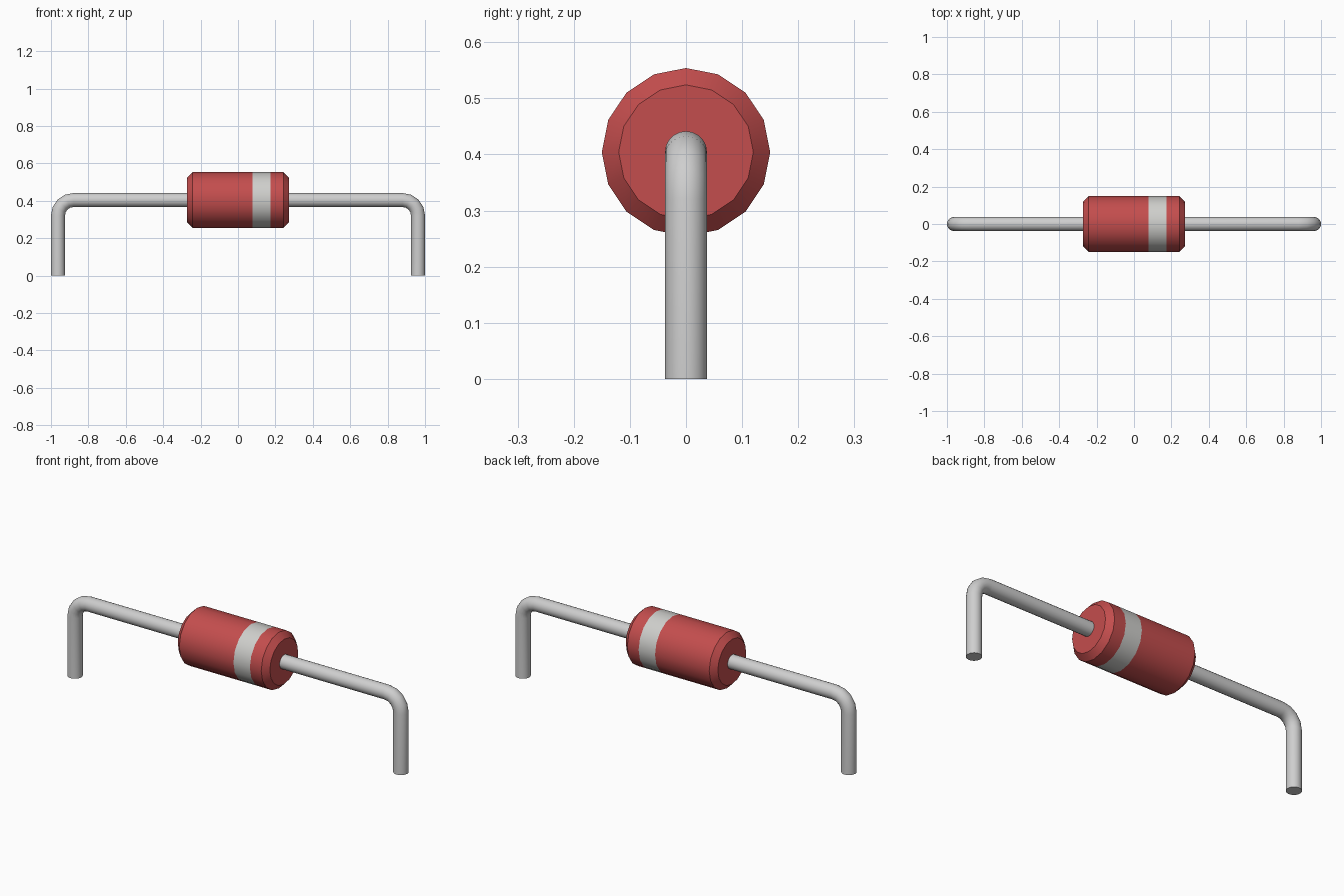
import bpy, bmesh, math
from mathutils import Vector

cube = bpy.data.objects.get("Cube")
if cube:
    bpy.data.objects.remove(cube, do_unlink=True)

AXIS_Z = 0.404


def material(name, rgb):
    m = bpy.data.materials.new(name)
    m.use_nodes = True
    color = (*rgb, 1.0)
    m.diffuse_color = color
    m.node_tree.nodes["Principled BSDF"].inputs["Base Color"].default_value = color
    return m


red = material("red_coating", (0.55, 0.075, 0.075))
white = material("pale_band", (0.62, 0.62, 0.60))
metal = material("tinned_metal", (0.62, 0.62, 0.62))


def skin(name, rings, mats, band=None):
    """Join successive rings of points into a capped tube."""
    bm = bmesh.new()
    loops = [[bm.verts.new(p) for p in ring] for ring in rings]
    n = len(loops[0])
    for k, (a, b) in enumerate(zip(loops, loops[1:])):
        for i in range(n):
            j = (i + 1) % n
            face = bm.faces.new((a[i], a[j], b[j], b[i]))
            face.material_index = 1 if k == band else 0
    bm.faces.new(loops[0])
    bm.faces.new(loops[-1])
    bmesh.ops.recalc_face_normals(bm, faces=bm.faces)
    mesh = bpy.data.meshes.new(name)
    bm.to_mesh(mesh)
    bm.free()
    for m in mats:
        mesh.materials.append(m)
    obj = bpy.data.objects.new(name, mesh)
    bpy.context.collection.objects.link(obj)
    bpy.ops.object.select_all(action="DESELECT")
    obj.select_set(True)
    bpy.context.view_layer.objects.active = obj
    bpy.ops.object.shade_smooth_by_angle(angle=math.radians(30))
    return obj


def ring(center, normal, radius, sides):
    """Circle of points around a direction lying in the XZ plane."""
    side = Vector((0, 1, 0))
    up = normal.cross(side)
    angles = [math.tau * i / sides for i in range(sides)]
    return [center + radius * (math.cos(a) * up + math.sin(a) * side) for a in angles]


# Chamfered sixteen-sided body with a painted band near its left end
profile = [(-0.272, 0.12), (-0.242, 0.15), (0.078, 0.15),
           (0.175, 0.15), (0.242, 0.15), (0.272, 0.12)]
x_dir = Vector((1, 0, 0))
skin("body", [ring(Vector((x, 0, AXIS_Z)), x_dir, r, 16) for x, r in profile],
     [red, white], band=2)

# Bent wire leads, one to each side
WIRE, BEND, STEPS = 0.0375, 0.083, 4
LEG_X = 1 - WIRE


def lead(name, s):
    path = [(Vector((s * 0.25, 0, AXIS_Z)), Vector((s, 0, 0)))]
    for i in range(STEPS + 1):
        a = math.pi / 2 * i / STEPS
        point = Vector((s * (LEG_X - BEND + BEND * math.sin(a)), 0,
                        AXIS_Z - BEND + BEND * math.cos(a)))
        path.append((point, Vector((s * math.cos(a), 0, -math.sin(a)))))
    path.append((Vector((s * LEG_X, 0, 0)), Vector((0, 0, -1))))
    skin(name, [ring(p, d, WIRE, 20) for p, d in path], [metal])


lead("left_lead", 1)
lead("right_lead", -1)
